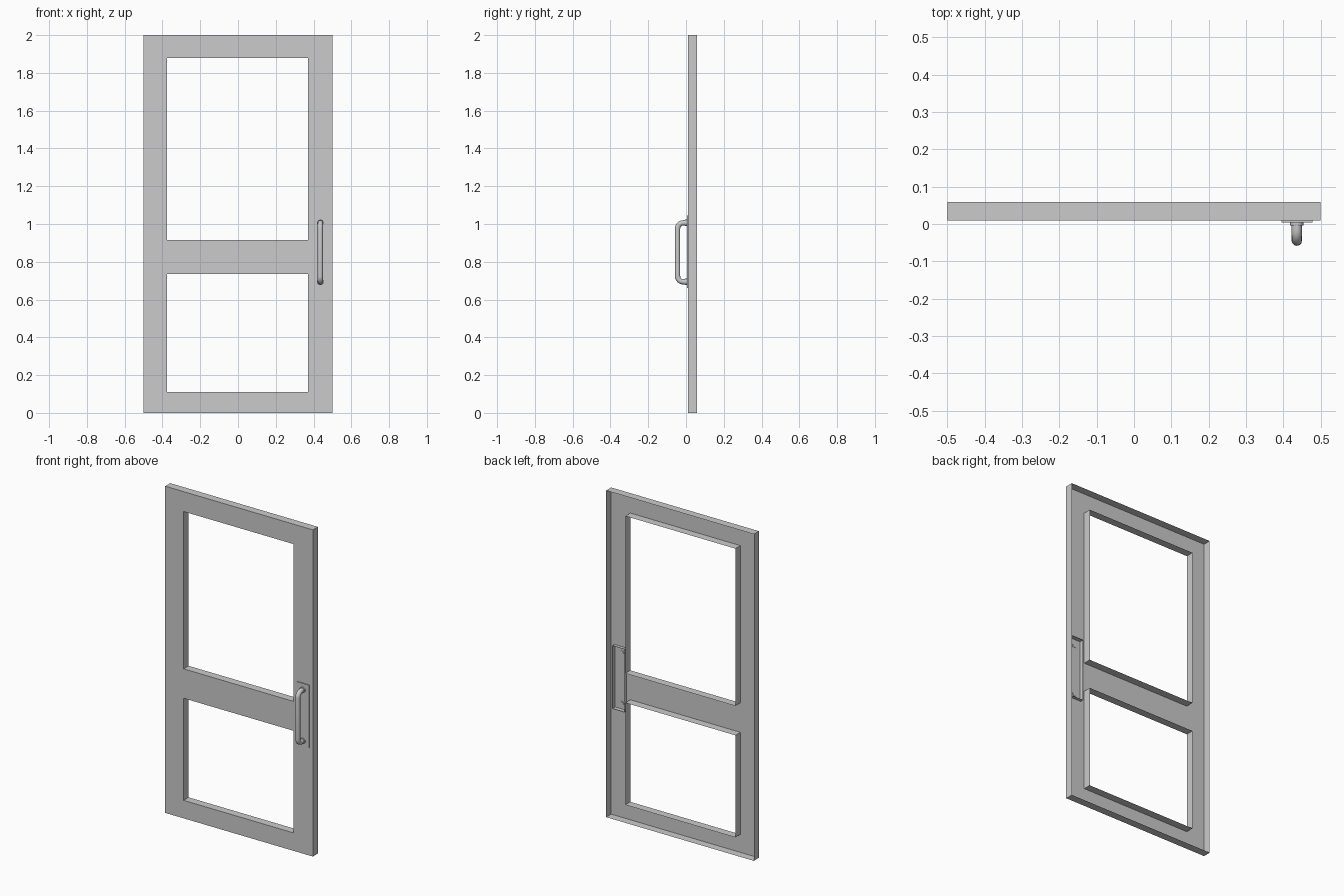
import bpy, bmesh, math
from mathutils import Vector

if "Cube" in bpy.data.objects:
    bpy.data.objects.remove(bpy.data.objects["Cube"])

FRONT, BACK = 0.01, 0.0585
PLATE_Y = 0.004
UPPER = (-0.375, 0.37, 0.915, 1.878)   # x0, x1, z0, z1
LOWER = (-0.375, 0.37, 0.11, 0.735)
PLATE = (0.395, 0.478, 0.66, 1.045)
HX = 0.436                             # handle centre line


def finish(name, bm):
    bmesh.ops.remove_doubles(bm, verts=bm.verts, dist=1e-5)
    me = bpy.data.meshes.new(name)
    bm.to_mesh(me)
    bm.free()
    ob = bpy.data.objects.new(name, me)
    bpy.context.collection.objects.link(ob)
    return ob


def quad(bm, pts):
    return bm.faces.new([bm.verts.new(p) for p in pts])


def sheet(bm, r, y):
    x0, x1, z0, z1 = r
    quad(bm, [(x0, y, z0), (x1, y, z0), (x1, y, z1), (x0, y, z1)])


def walls(bm, r, y0, y1, inward=False):
    x0, x1, z0, z1 = r
    c = [(x0, z0), (x1, z0), (x1, z1), (x0, z1)]
    for (ax, az), (bx, bz) in zip(c, c[1:] + c[:1]):
        p = [(ax, y0, az), (ax, y1, az), (bx, y1, bz), (bx, y0, bz)]
        quad(bm, p[::-1] if inward else p)


# Door: open-backed pressed shell, with holes for two windows and the plate
bm = bmesh.new()
holes = (UPPER, LOWER, PLATE)
xs = sorted({-0.5, 0.5, *(v for h in holes for v in h[:2])})
zs = sorted({0.0, 2.0, *(v for h in holes for v in h[2:])})
for x0, x1 in zip(xs, xs[1:]):
    for z0, z1 in zip(zs, zs[1:]):
        cx, cz = (x0 + x1) / 2, (z0 + z1) / 2
        if not any(h[0] < cx < h[1] and h[2] < cz < h[3] for h in holes):
            sheet(bm, (x0, x1, z0, z1), FRONT)
walls(bm, (-0.5, 0.5, 0, 2), FRONT, BACK)
for h in (UPPER, LOWER):
    walls(bm, h, FRONT, BACK, inward=True)
finish("door_frame", bm)

# Handle plate: shallow open-backed tray standing slightly proud
bm = bmesh.new()
sheet(bm, PLATE, PLATE_Y)
walls(bm, PLATE, PLATE_Y, 0.03)
finish("handle_plate", bm)

# Pull handle: round bar with two bent ends
zb, zt, yf, rad, bend = 0.694, 1.006, -0.0445, 0.014, 0.03
pts = [Vector((HX, 0.007, zb))]
for zc, start in ((zb + bend, -90), (zt - bend, 0)):
    for i in range(7):
        a = math.radians(start + 15 * i)
        pts.append(Vector((HX, yf + bend - bend * math.cos(a), zc + bend * math.sin(a))))
pts.append(Vector((HX, 0.007, zt)))
cu = bpy.data.curves.new("handle_path", 'CURVE')
cu.dimensions = '3D'
cu.bevel_depth = rad
cu.bevel_resolution = 4
cu.use_fill_caps = True
sp = cu.splines.new('POLY')
sp.points.add(len(pts) - 1)
for p, v in zip(sp.points, pts):
    p.co = (*v, 1)
handle = bpy.data.objects.new("pull_handle", cu)
bpy.context.collection.objects.link(handle)
bpy.context.view_layer.objects.active = handle
handle.select_set(True)
bpy.ops.object.convert(target='MESH')
bpy.ops.object.shade_smooth_by_angle(angle=math.radians(40))

# Collars where the handle meets the plate
for name, z in (("lower_collar", zb), ("upper_collar", zt)):
    bpy.ops.mesh.primitive_cylinder_add(vertices=24, radius=0.0175, depth=0.009,
                                        location=(HX, 0.0005, z),
                                        rotation=(math.pi / 2, 0, 0))
    bpy.context.object.name = name
    bpy.ops.object.shade_smooth_by_angle(angle=math.radians(40))
